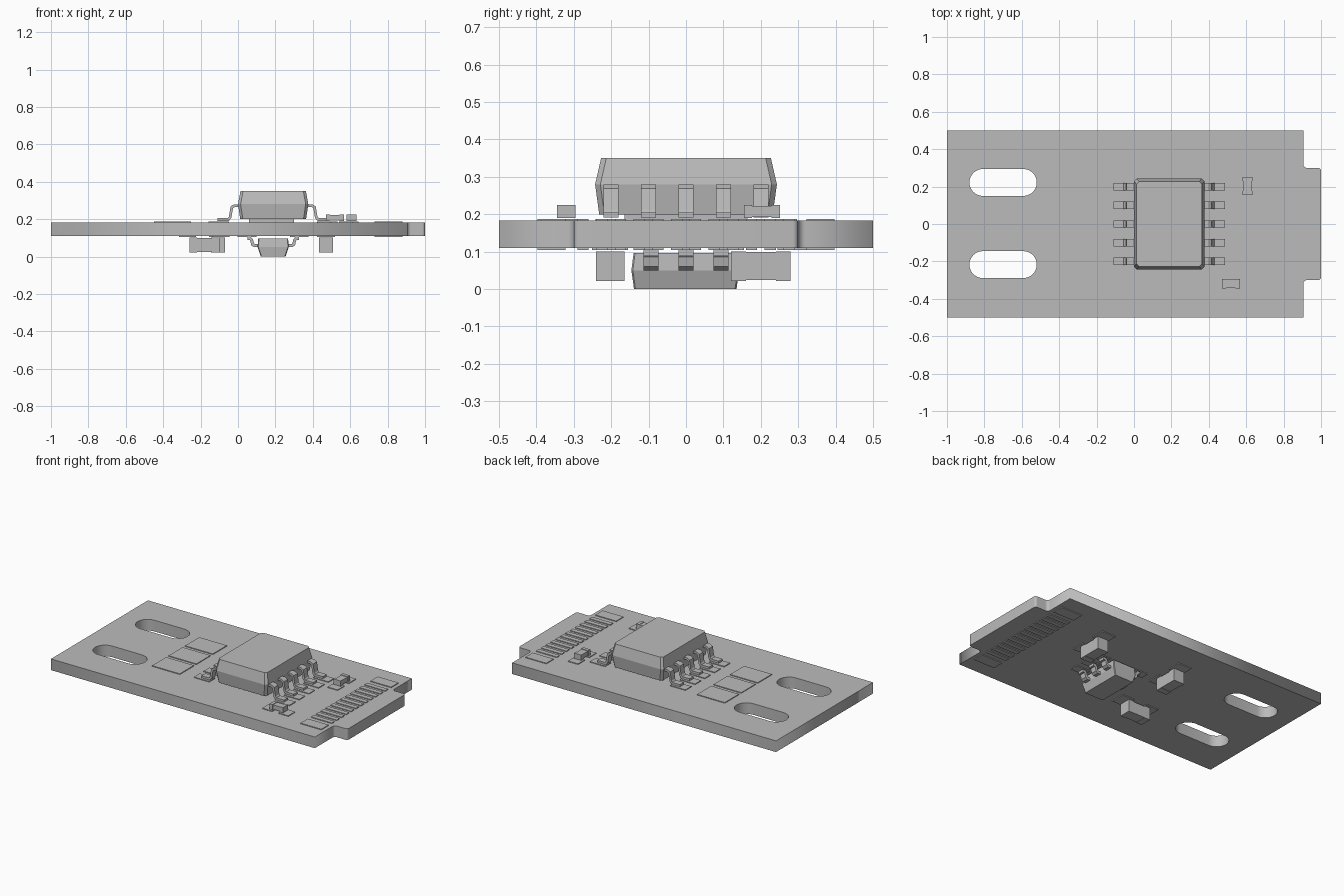
import bpy, bmesh, math

if "Cube" in bpy.data.objects:
    bpy.data.objects.remove(bpy.data.objects["Cube"], do_unlink=True)

grey = bpy.data.materials.new("plain_grey")
grey.use_nodes = True
COLOUR = (0.5, 0.5, 0.5, 1)
grey.diffuse_color = COLOUR
grey.node_tree.nodes["Principled BSDF"].inputs["Base Color"].default_value = COLOUR

BOTTOM, TOP, PAD = 0.11, 0.183, 0.005


def finish(name, bm):
    bmesh.ops.recalc_face_normals(bm, faces=bm.faces)
    mesh = bpy.data.meshes.new(name)
    bm.to_mesh(mesh)
    bm.free()
    mesh.materials.append(grey)
    ob = bpy.data.objects.new(name, mesh)
    bpy.context.collection.objects.link(ob)
    return ob


def box(name, x0, x1, y0, y1, z0, z1):
    bm = bmesh.new()
    bmesh.ops.create_cube(bm, size=1)
    for v in bm.verts:
        v.co = ((x0 + x1) / 2 + v.co.x * (x1 - x0),
                (y0 + y1) / 2 + v.co.y * (y1 - y0),
                (z0 + z1) / 2 + v.co.z * (z1 - z0))
    return finish(name, bm)


def pad(name, x, y, w, d, under=False):
    z = BOTTOM - PAD if under else TOP
    box(name, x - w / 2, x + w / 2, y - d / 2, y + d / 2, z, z + PAD)


def loft(name, cx, cy, sections, c):
    """Stack of chamfered rectangles given as (half width, half depth, z)."""
    bm = bmesh.new()
    rings = []
    for hx, hy, z in sections:
        corner = [(hx, hy - c), (hx - c, hy)]
        ring = corner + [(-x, y) for x, y in corner[::-1]]
        ring += [(-x, -y) for x, y in ring]
        rings.append([bm.verts.new((cx + x, cy + y, z)) for x, y in ring])
    for a, b in zip(rings, rings[1:]):
        for i in range(len(a)):
            j = (i + 1) % len(a)
            bm.faces.new((a[i], a[j], b[j], b[i]))
    bm.faces.new(rings[0])
    bm.faces.new(rings[-1])
    return finish(name, bm)


def lead(name, cx, side, y, width, path, thick):
    """Bent strip following (distance from chip centre, z) points."""
    bm = bmesh.new()
    rows = [[bm.verts.new((cx + side * d, y + s * width / 2, z)) for s in (-1, 1)]
            for d, z in path]
    for a, b in zip(rows, rows[1:]):
        bm.faces.new((a[0], a[1], b[1], b[0]))
    ob = finish(name, bm)
    mod = ob.modifiers.new("thickness", "SOLIDIFY")
    mod.thickness = thick
    mod.offset = 0
    mod.use_even_offset = True


def arc(cx, cy, r, a0, a1, n):
    return [(cx + r * math.cos(math.radians(a0 + (a1 - a0) * i / n)),
             cy + r * math.sin(math.radians(a0 + (a1 - a0) * i / n)))
            for i in range(n + 1)]


def chip_part(name, x, y, length, width, z0, z1, along_y, cap, inset, under):
    """Two-terminal component: core, two end caps, two pads."""
    def oriented(label, a0, a1, b, za, zb):
        if along_y:
            box(label, x - b, x + b, y + a0, y + a1, za, zb)
        else:
            box(label, x + a0, x + a1, y - b, y + b, za, zb)
    h, w = length / 2, width / 2
    oriented(name + "_core", cap - h, h - cap, w - inset, z0 + inset, z1 - inset)
    for s in (-1, 1):
        a0, a1 = sorted((s * h, s * (h - cap)))
        oriented(name + "_cap", a0, a1, w, z0, z1)
        p = s * (h + 0.01)
        size = (width + 0.02, cap + 0.05)
        if along_y:
            pad(name + "_pad", x, y + p, size[0], size[1], under)
        else:
            pad(name + "_pad", x + p, y, size[1], size[0], under)


# Circuit board with a rounded tab and two mounting slots
upper = arc(0.985, 0.285, 0.015, 0, 90, 6) + arc(0.925, 0.32, 0.02, 270, 180, 6)
upper += [(0.905, 0.5), (-1, 0.5)]
outline = upper + [(x, -y) for x, y in upper[::-1]]
loops = [outline]
for y in (-0.217, 0.222):
    loops.append(arc(-0.592, y, 0.072, -90, 90, 16) + arc(-0.808, y, 0.072, 90, 270, 16))
curve = bpy.data.curves.new("circuit_board", "CURVE")
curve.dimensions = "2D"
curve.fill_mode = "BOTH"
curve.extrude = (TOP - BOTTOM) / 2
for pts in loops:
    spline = curve.splines.new("POLY")
    spline.points.add(len(pts) - 1)
    for p, (x, y) in zip(spline.points, pts):
        p.co = (x, y, 0, 1)
    spline.use_cyclic_u = True
curve.materials.append(grey)
board = bpy.data.objects.new("circuit_board", curve)
board.location.z = (TOP + BOTTOM) / 2
bpy.context.collection.objects.link(board)
bpy.context.view_layer.objects.active = board
board.select_set(True)
bpy.ops.object.convert(target="MESH")

# Edge contacts on both faces
for under in (False, True):
    for s in (-1, 1):
        pad("wide_contact", 0.805, s * 0.36, 0.15, 0.075, under)
    for i in range(12):
        pad("narrow_contact", 0.805, (i - 5.5) * 0.05, 0.15, 0.03, under)

# Large solder pads
for y in (-0.17, 0, 0.17):
    pad("solder_pad", -0.35, y, 0.2, 0.145)

# Main chip with five leads per side
CX = 0.188
loft("main_chip_body", CX, 0, [(0.176, 0.232, 0.2), (0.188, 0.243, 0.28),
                               (0.175, 0.227, 0.35)], 0.014)
box("main_chip_heat_slug", 0.06, 0.3, -0.165, 0.165, TOP, 0.201)
main_path = [(0.17, 0.272), (0.207, 0.272), (0.221, 0.264), (0.23, 0.21),
             (0.24, 0.198), (0.298, 0.198)]
for side in (-1, 1):
    for i in range(-2, 3):
        lead("main_chip_lead", CX, side, i * 0.1, 0.04, main_path, 0.014)
        pad("main_chip_pad", CX + side * 0.29, i * 0.1, 0.11, 0.06)

# Small resistors on the upper face
chip_part("resistor_rear", 0.607, 0.203, 0.096, 0.052, 0.19, 0.225, True, 0.022, 0.003, False)
chip_part("resistor_front", 0.518, -0.32, 0.096, 0.05, 0.19, 0.225, False, 0.022, 0.003, False)

# Small chip on the lower face
loft("small_chip_body", CX, -0.002, [(0.066, 0.137, 0), (0.083, 0.144, 0.05),
                                     (0.08, 0.138, 0.097)], 0.004)
small_path = [(0.07, 0.058), (0.1, 0.058), (0.11, 0.065), (0.115, 0.088),
              (0.122, 0.096), (0.138, 0.096)]
for side, rows in ((1, (-0.094, 0, 0.094)), (-1, (-0.094, 0.094))):
    for y in rows:
        lead("small_chip_lead", CX, side, y, 0.04, small_path, 0.016)
        pad("small_chip_pad", CX + side * 0.14, y, 0.1, 0.055, True)

# Capacitors on the lower face
for x, y, along_y in ((0.47, 0.2, True), (-0.107, 0.2, True), (-0.18, -0.203, False)):
    chip_part("capacitor", x, y, 0.16, 0.076, 0.022, 0.101, along_y, 0.04, 0.002, True)
